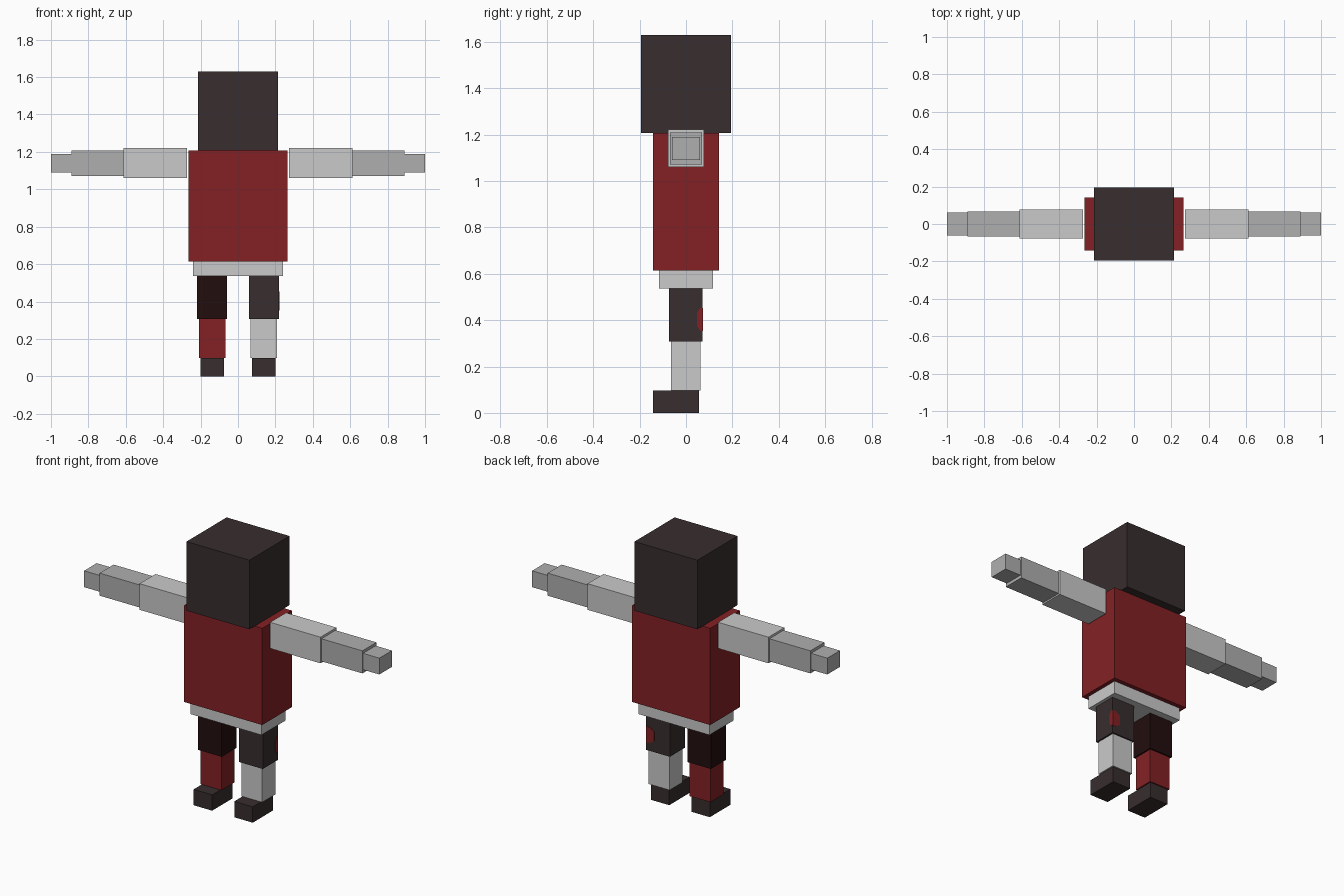
import bpy
import bmesh

if "Cube" in bpy.data.objects:
    bpy.data.objects.remove(bpy.data.objects["Cube"])


def material(name, rgb):
    """Flat colour given as 0-255 sRGB, stored as linear."""
    lin = [((c / 255 + 0.055) / 1.055) ** 2.4 for c in rgb]
    m = bpy.data.materials.new(name)
    m.diffuse_color = (*lin, 1)
    m.use_nodes = True
    m.node_tree.nodes["Principled BSDF"].inputs["Base Color"].default_value = m.diffuse_color
    return m


DARK = material("charcoal", (55, 45, 46))
RED = material("dark red", (131, 33, 36))
LIGHT = material("light grey", (202, 202, 202))
GREY = material("mid grey", (175, 175, 175))
MAROON = material("black maroon", (34, 13, 13))


def finish(name, bm, mat):
    bmesh.ops.recalc_face_normals(bm, faces=bm.faces)
    me = bpy.data.meshes.new(name)
    bm.to_mesh(me)
    bm.free()
    me.materials.append(mat)
    ob = bpy.data.objects.new(name, me)
    bpy.context.collection.objects.link(ob)
    return ob


def box(name, xs, ys, zs, mat):
    bm = bmesh.new()
    bmesh.ops.create_cube(bm, size=1)
    for v in bm.verts:
        v.co = [lo + (c + 0.5) * (hi - lo)
                for c, (lo, hi) in zip(v.co, (xs, ys, zs))]
    return finish(name, bm, mat)


def plate(name, points, offset, mat):
    """Thin plate: a flat outline extruded along offset."""
    bm = bmesh.new()
    face = bm.faces.new([bm.verts.new(p) for p in points])
    new = bmesh.ops.extrude_face_region(bm, geom=[face])["geom"]
    verts = [g for g in new if isinstance(g, bmesh.types.BMVert)]
    bmesh.ops.translate(bm, vec=offset, verts=verts)
    return finish(name, bm, mat)


# Head, torso and hips
box("head", (-0.213, 0.213), (-0.194, 0.194), (1.207, 1.63), DARK)
box("torso", (-0.264, 0.264), (-0.143, 0.143), (0.615, 1.207), RED)
box("hips", (-0.24, 0.24), (-0.116, 0.116), (0.537, 0.615), LIGHT)

# Limbs, mirrored left and right, with different leg colours
for side, s, thigh, shin in (("left", -1, MAROON, RED), ("right", 1, DARK, LIGHT)):
    def limb(part, x0, x1, ys, zs, mat):
        box(f"{side}_{part}", sorted((s * x0, s * x1)), ys, zs, mat)

    limb("upper_arm", 0.272, 0.613, (-0.077, 0.077), (1.061, 1.221), LIGHT)
    limb("forearm", 0.613, 0.89, (-0.068, 0.068), (1.07, 1.208), GREY)
    limb("hand", 0.89, 1.0, (-0.061, 0.061), (1.09, 1.19), GREY)
    limb("thigh", 0.059, 0.219, (-0.073, 0.072), (0.307, 0.537), thigh)
    limb("shin", 0.067, 0.209, (-0.064, 0.063), (0.097, 0.307), shin)
    limb("foot", 0.075, 0.2, (-0.143, 0.055), (0.0, 0.097), DARK)

# Red patch wrapping the outer back corner of the right thigh
X, Y, T = 0.219, 0.072, 0.002


def patch_outline(width):
    return ((0, 0.353), (width * 0.4, 0.353), (width, 0.375),
            (width, 0.432), (width * 0.4, 0.453), (0, 0.453))


plate("thigh_patch_side", [(X, Y - d, z) for d, z in patch_outline(0.025)], (T, 0, 0), RED)
plate("thigh_patch_back", [(X - d, Y, z) for d, z in patch_outline(0.055)], (0, T, 0), RED)
